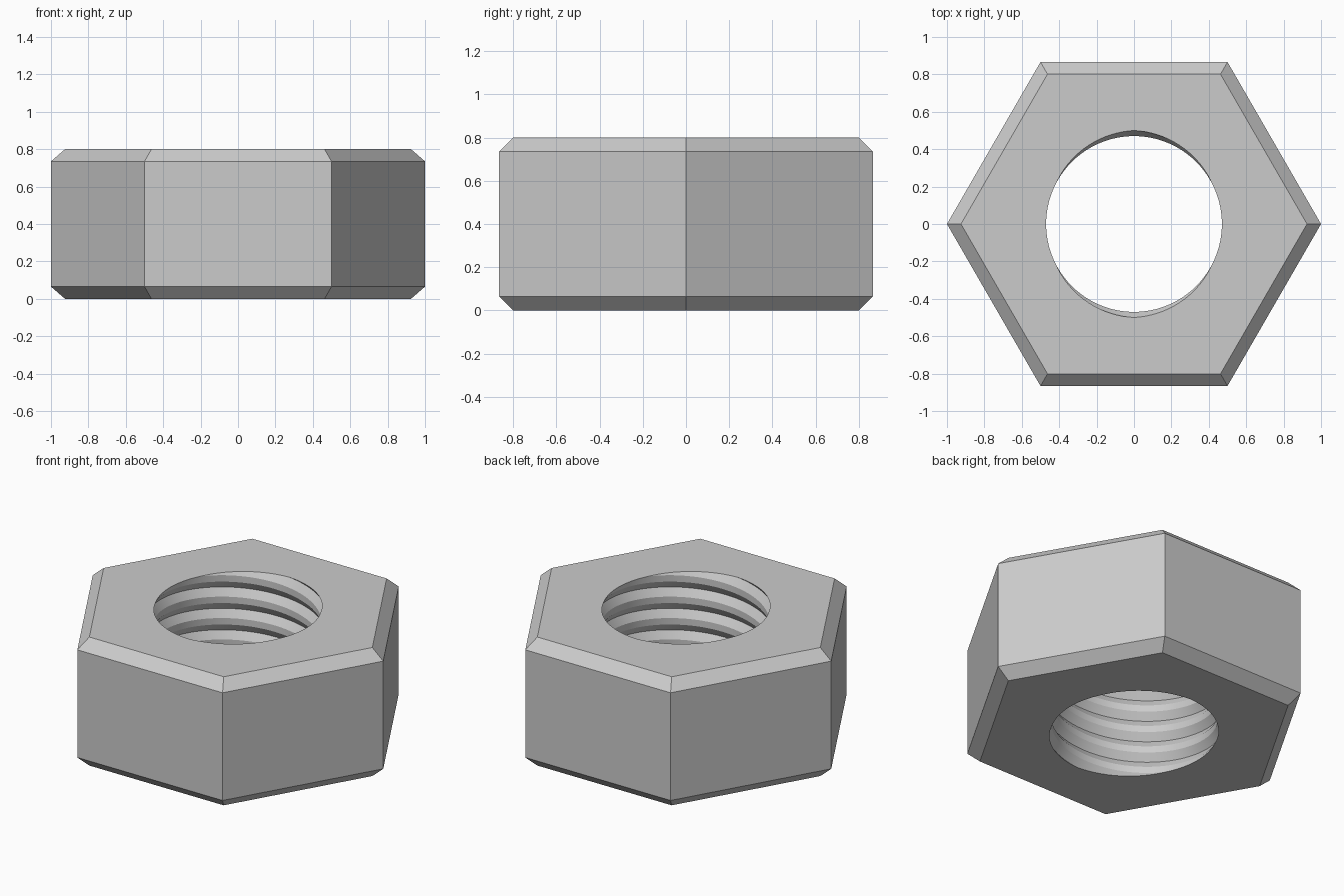
import bpy, bmesh, math
from mathutils import Vector

cube = bpy.data.objects.get("Cube")
if cube:
    bpy.data.objects.remove(cube)

HEIGHT, CHAMFER = 0.8, 0.065
HEX_R, TOP_R = 1.0, 0.925
CREST, ROOT = 0.47, 0.5
PITCH, STARTS, SEGS = HEIGHT / 6, 2, 96
LEAD = PITCH * STARTS

steel = bpy.data.materials.new("grey steel")
steel.use_nodes = True
colour = (0.6, 0.6, 0.6, 1)
steel.diffuse_color = colour
steel.node_tree.nodes["Principled BSDF"].inputs["Base Color"].default_value = colour

bm = bmesh.new()


def quad_grid(columns):
    """Join neighbouring columns of vertices with quads."""
    for a, b in zip(columns, columns[1:]):
        for j in range(len(a) - 1):
            bm.faces.new((a[j], b[j], b[j + 1], a[j + 1]))


# Threaded bore: a groove profile swept as a two-start helix
profile = [(-0.35, CREST), (0, ROOT), (0.35, CREST)]
rows = [((k + f) * PITCH, r) for k in range(-4, 10) for f, r in profile]
columns = []
for i in range(SEGS + 1):
    turn = i / SEGS
    a = math.tau * (turn + 0.25)
    columns.append([bm.verts.new((r * math.cos(a), r * math.sin(a), z + LEAD * turn))
                    for z, r in rows])
quad_grid(columns)
bmesh.ops.remove_doubles(bm, verts=bm.verts[:], dist=0.0005)

# Trim the thread flush with both end faces
for z, direction in ((0, -1), (HEIGHT, 1)):
    bmesh.ops.bisect_plane(bm, geom=bm.verts[:] + bm.edges[:] + bm.faces[:], dist=1e-5,
                           plane_co=(0, 0, z), plane_no=(0, 0, direction), clear_outer=True)

# Chamfered hexagonal sides
rings = [(0, TOP_R), (CHAMFER, HEX_R), (HEIGHT - CHAMFER, HEX_R), (HEIGHT, TOP_R)]
sides = [[bm.verts.new((r * math.cos(k * math.pi / 3), r * math.sin(k * math.pi / 3), z))
          for z, r in rings] for k in range(6)]
quad_grid(sides + sides[:1])

# Flat end faces between the hexagon and the bore
for z, direction in ((0, -1), (HEIGHT, 1)):
    rim = [e for e in bm.edges if e.is_boundary
           and all(abs(v.co.z - z) < 1e-4 for v in e.verts)]
    bmesh.ops.triangle_fill(bm, edges=rim, use_beauty=True, normal=Vector((0, 0, direction)))
bmesh.ops.recalc_face_normals(bm, faces=bm.faces[:])

mesh = bpy.data.meshes.new("hex_nut")
bm.to_mesh(mesh)
bm.free()
mesh.materials.append(steel)
nut = bpy.data.objects.new("hex_nut", mesh)
bpy.context.collection.objects.link(nut)

# Crisp edges, smooth bore
bpy.ops.object.select_all(action='DESELECT')
nut.select_set(True)
bpy.context.view_layer.objects.active = nut
bpy.ops.object.shade_smooth_by_angle(angle=math.radians(20))
